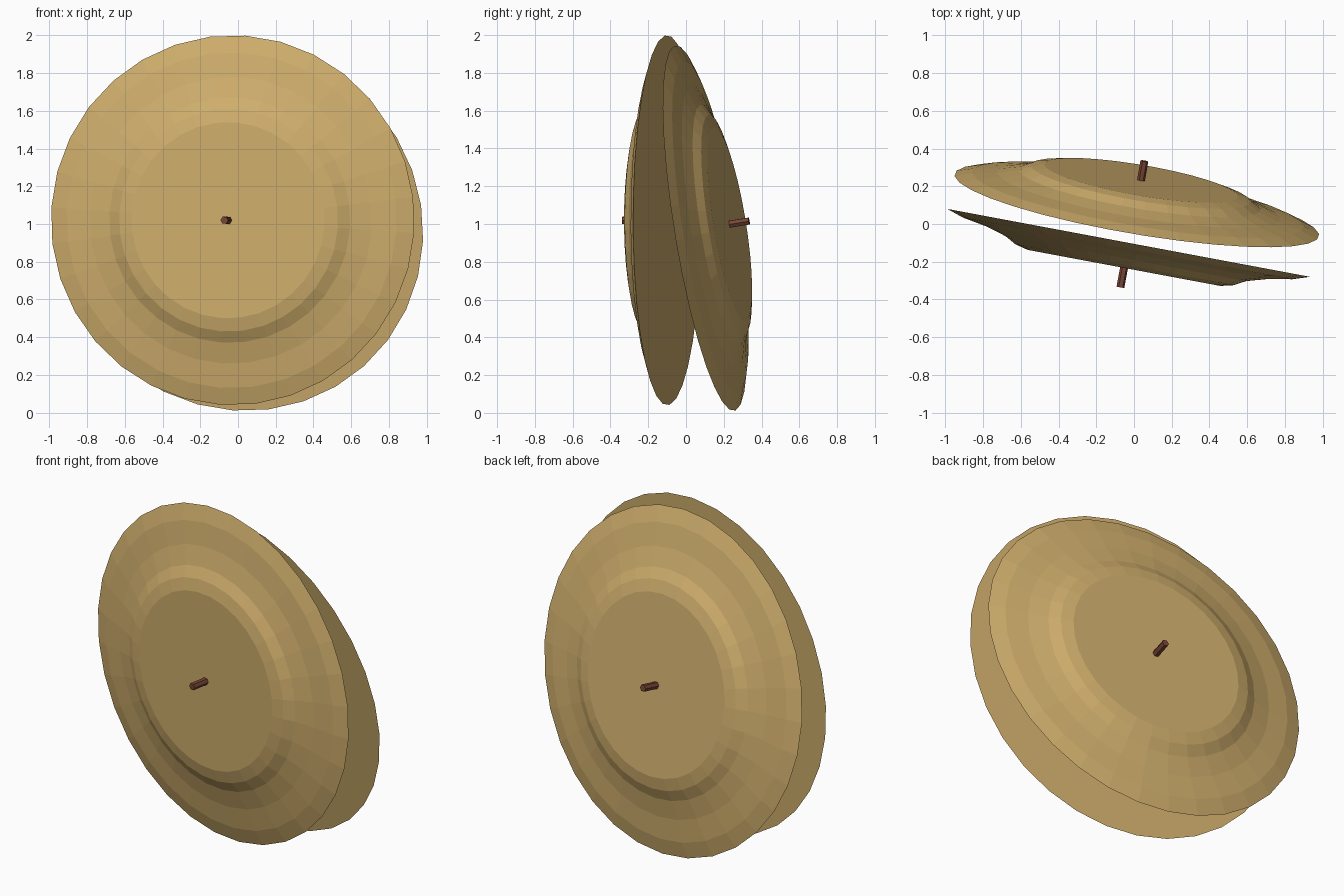
import bpy, bmesh, math
from mathutils import Vector, Matrix

if "Cube" in bpy.data.objects:
    bpy.data.objects.remove(bpy.data.objects["Cube"])


def material(name, rgb):
    m = bpy.data.materials.new(name)
    m.diffuse_color = (*rgb, 1)
    m.use_nodes = True
    m.node_tree.nodes["Principled BSDF"].inputs["Base Color"].default_value = m.diffuse_color
    return m


brass = material("brass", (0.62, 0.42, 0.15))
leather = material("leather", (0.19, 0.06, 0.035))


def lathe(name, profile, sides, mat, place):
    """Spin (radius, height) points around local z, cap both ends."""
    bm = bmesh.new()
    rings = [[bm.verts.new((r * math.cos(a), r * math.sin(a), h))
              for a in (2 * math.pi * i / sides for i in range(sides))]
             for r, h in profile]
    for lo, hi in zip(rings, rings[1:]):
        for i in range(sides):
            j = (i + 1) % sides
            bm.faces.new((lo[i], lo[j], hi[j], hi[i]))
    bm.faces.new(rings[0][::-1])
    bm.faces.new(rings[-1])
    bmesh.ops.recalc_face_normals(bm, faces=bm.faces)
    me = bpy.data.meshes.new(name)
    bm.to_mesh(me)
    bm.free()
    me.materials.append(mat)
    ob = bpy.data.objects.new(name, me)
    ob.matrix_world = place
    bpy.context.collection.objects.link(ob)
    return ob


PLATE = [(0.98, 0), (0.89, 0.03), (0.76, 0.053), (0.65, 0.085),
         (0.59, 0.118), (0.52, 0.135)]
GRIP = [(0.021, 0.12), (0.021, 0.24)]


def cymbal(prefix, centre, normal, spin):
    # local z = outward normal, local x = horizontal direction in the rim plane
    n = Vector(normal).normalized()
    x = Vector((0, 0, 1)).cross(n).normalized()
    y = n.cross(x)
    frame = Matrix((x, y, n)).transposed().to_4x4()
    place = Matrix.Translation(centre) @ frame @ Matrix.Rotation(math.radians(spin), 4, 'Z')
    lathe(prefix + "_cymbal", PLATE, 32, brass, place)
    lathe(prefix + "_grip", GRIP, 6, leather, place)


cymbal("front", (-0.028, -0.10, 1.02), (-0.184, -0.983, 0), -4)
cymbal("back", (0.015, 0.10, 0.978), (0.165, 0.97, 0.156), 4)
